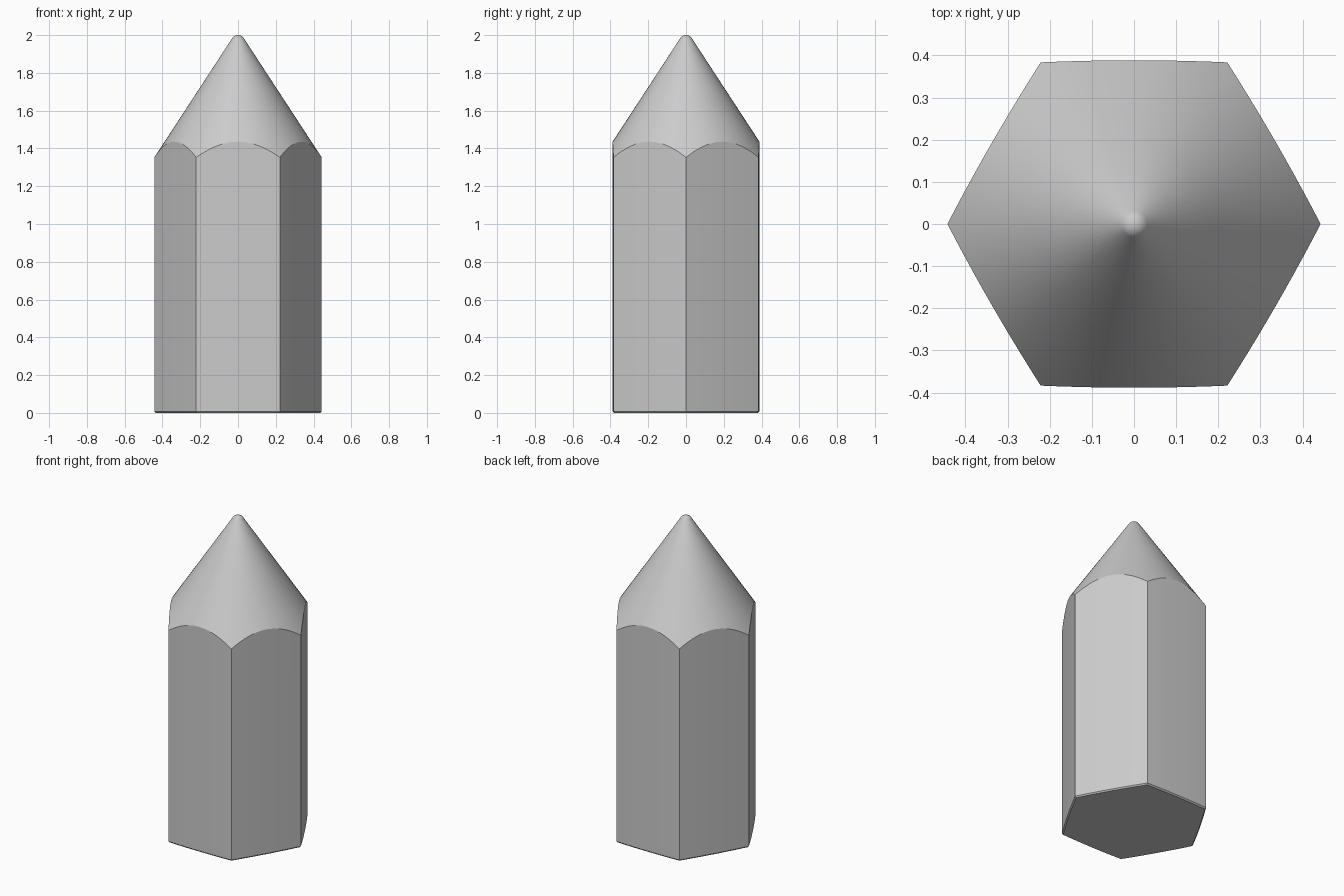
import bpy, bmesh, math
from mathutils import Vector

if "Cube" in bpy.data.objects:
    bpy.data.objects.remove(bpy.data.objects["Cube"])

R = 0.443          # corner radius of the hexagon
BULGE = 0.005      # slight outward bow of each side
SEG = 10           # points per side
SLOPE, TIP = 1.53, 0.037
half = math.atan(1 / SLOPE)
APEX = 2.0 + TIP * (1 / math.sin(half) - 1)

# Softly bowed hexagon outline
outline = []
for side in range(6):
    a0, a1 = math.radians(60 * side), math.radians(60 * (side + 1))
    a = Vector((math.cos(a0), math.sin(a0))) * R
    b = Vector((math.cos(a1), math.sin(a1))) * R
    n = (a + b).normalized()
    for i in range(SEG):
        t = i / SEG
        outline.append(a.lerp(b, t) + n * BULGE * 4 * t * (1 - t))

bm = bmesh.new()


def ring(point):
    return [bm.verts.new(point(p)) for p in outline]


def circle(r, z):
    return ring(lambda p: (*(p.normalized() * r), z))


# Body with small bottom bevel, ending where the sides meet the cone
rings = [
    ring(lambda p: (p.x * 0.982, p.y * 0.982, 0)),
    ring(lambda p: (p.x, p.y, 0.008)),
    ring(lambda p: (p.x, p.y, APEX - SLOPE * p.length)),
]
# Sharpened cone
for r in (0.36, 0.2):
    rings.append(circle(r, APEX - SLOPE * r))
# Rounded tip, tangent to the cone
for k in range(5):
    ang = (math.pi / 2 - half) * (1 - k / 5)
    rings.append(circle(TIP * math.sin(ang), 2.0 - TIP + TIP * math.cos(ang)))

count = len(outline)
for low, high in zip(rings, rings[1:]):
    for i in range(count):
        j = (i + 1) % count
        bm.faces.new((low[i], low[j], high[j], high[i]))
bm.faces.new(rings[0][::-1])
top = bm.verts.new((0, 0, 2.0))
for i in range(count):
    bm.faces.new((rings[-1][i], rings[-1][(i + 1) % count], top))

mesh = bpy.data.meshes.new("pointed_hexagonal_stick")
bm.to_mesh(mesh)
bm.free()
obj = bpy.data.objects.new("pointed_hexagonal_stick", mesh)
bpy.context.collection.objects.link(obj)
bpy.context.view_layer.objects.active = obj
obj.select_set(True)
bpy.ops.object.shade_smooth_by_angle(angle=math.radians(30))
